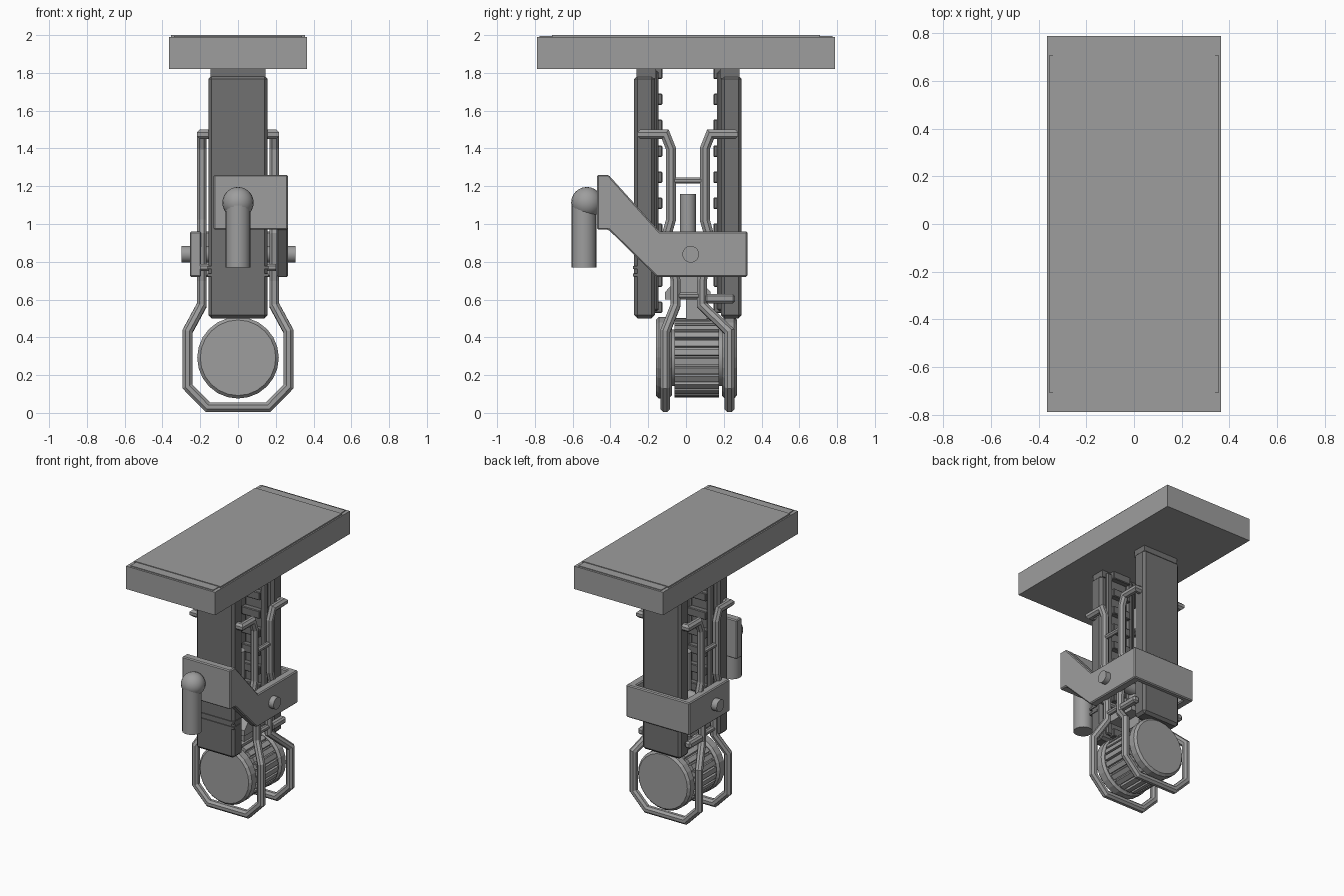
import bpy, bmesh, math
from mathutils import Vector, Matrix

cube = bpy.data.objects.get("Cube")
if cube:
    bpy.data.objects.remove(cube, do_unlink=True)


def material(name, v):
    m = bpy.data.materials.new(name)
    m.use_nodes = True
    m.diffuse_color = (v, v, v, 1)
    m.node_tree.nodes["Principled BSDF"].inputs["Base Color"].default_value = (v, v, v, 1)
    return m


LIGHT = material("light grey", 0.34)
DARK = material("dark grey", 0.165)


def finish(name, bm, mat, bevel=0.0, smooth=False):
    bmesh.ops.recalc_face_normals(bm, faces=bm.faces)
    mesh = bpy.data.meshes.new(name)
    bm.to_mesh(mesh)
    bm.free()
    mesh.materials.append(mat)
    ob = bpy.data.objects.new(name, mesh)
    bpy.context.collection.objects.link(ob)
    if bevel:
        mod = ob.modifiers.new("bevel", 'BEVEL')
        mod.width, mod.segments = bevel, 1
    if smooth:
        bpy.ops.object.select_all(action='DESELECT')
        ob.select_set(True)
        bpy.context.view_layer.objects.active = ob
        bpy.ops.object.shade_smooth_by_angle()
    return ob


def box(name, x, y, z, mat=LIGHT, bevel=0.0):
    bm = bmesh.new()
    size = [b - a for a, b in (x, y, z)]
    mid = [(a + b) / 2 for a, b in (x, y, z)]
    bmesh.ops.create_cube(bm, size=1, matrix=Matrix.Translation(mid) @ Matrix.Diagonal((*size, 1)))
    return finish(name, bm, mat, bevel)


def rod(name, a, b, r, sides=24, mat=LIGHT, bevel=0.0, smooth=True):
    a, b = Vector(a), Vector(b)
    turn = (b - a).to_track_quat('Z', 'Y').to_matrix().to_4x4()
    bm = bmesh.new()
    bmesh.ops.create_cone(bm, cap_ends=True, segments=sides, radius1=r, radius2=r,
                          depth=(b - a).length, matrix=Matrix.Translation((a + b) / 2) @ turn)
    return finish(name, bm, mat, bevel, smooth)


def prism(name, points, direction, mat=LIGHT, bevel=0.0):
    bm = bmesh.new()
    face = bm.faces.new([bm.verts.new(p) for p in points])
    out = bmesh.ops.extrude_face_region(bm, geom=[face])["geom"]
    bmesh.ops.translate(bm, vec=direction, verts=[v for v in out if isinstance(v, bmesh.types.BMVert)])
    return finish(name, bm, mat, bevel)


def tube(name, points, r=0.028, mat=LIGHT, sides=8):
    """Eight-sided bar swept along a path with mitred corners."""
    pts = [Vector(p) for p in points]
    bm = bmesh.new()
    d = (pts[1] - pts[0]).normalized()
    u = d.orthogonal().normalized()
    w = d.cross(u)
    offs = [r * (math.cos(t) * u + math.sin(t) * w)
            for t in (2 * math.pi * (k + 0.5) / sides for k in range(sides))]
    ring = [pts[0] + o for o in offs]
    rings = [[bm.verts.new(p) for p in ring]]
    for i in range(1, len(pts)):
        d = (pts[i] - pts[i - 1]).normalized()
        nxt = (pts[i + 1] - pts[i]).normalized() if i + 1 < len(pts) else d
        n = (d + nxt).normalized()
        ring = [p + d * ((pts[i] - p).dot(n) / d.dot(n)) for p in ring]
        rings.append([bm.verts.new(p) for p in ring])
    for a, b in zip(rings, rings[1:]):
        for k in range(sides):
            j = (k + 1) % sides
            bm.faces.new((a[k], a[j], b[j], b[k]))
    bm.faces.new(rings[0])
    bm.faces.new(rings[-1])
    return finish(name, bm, mat)


# Top platform with a thin raised panel and side strips
box("platform", (-.365, .365), (-.79, .79), (1.82, 1.99))
box("platform_panel", (-.34, .34), (-.775, .775), (1.985, 1.995))
box("platform_centre", (-.355, .355), (-.71, .71), (1.985, 2.0))

# Two columns with toothed racks on their inner faces
MID = 0.01
for tag, s in (("front", -1), ("back", 1)):
    def span(a, b):
        return tuple(sorted((MID + s * a, MID + s * b)))
    box(tag + "_column", (-.157, .157), span(.175, .285), (.5, 1.785), DARK, .018)
    box(tag + "_column_neck", (-.145, .145), span(.17, .272), (1.77, 1.83), DARK)
    for x in (-.09, .09):
        box(tag + "_rack_rail", (x - .025, x + .025), span(.155, .19), (.54, 1.81), DARK, .01)
    for i in range(10):
        z = .56 + i * .1375
        box(tag + "_rack_tooth", (-.075, .075), span(.135, .19), (z - .03, z + .03), DARK, .005)
for z in (.73, .77):
    box("column_band", (-.162, .162), (-.281, -.2), (z - .008, z + .008), DARK)

# Collar wrapped round the back, with an arm reaching forward on the left
arm = [(.325, .72), (-.155, .72), (-.41, .97), (-.47, .97),
       (-.47, 1.26), (-.41, 1.26), (-.14, .96), (.325, .96)]
prism("collar_arm", [(.205, y, z) for y, z in arm], (.06, 0, 0), LIGHT, .007)
box("collar_right_wall", (-.255, -.195), (-.15, .325), (.72, .96), LIGHT, .007)
box("collar_back_wall", (-.25, .26), (.285, .325), (.72, .96), LIGHT, .007)
box("handle_plate", (-.13, .265), (-.47, -.41), (.97, 1.26), LIGHT, .007)
rod("collar_pivot", (-.3, .025, .84), (.305, .025, .84), .044)

# Handle
rod("handle_grip", (0, -.54, .77), (0, -.54, 1.12), .066, 20)
bm = bmesh.new()
bmesh.ops.create_uvsphere(bm, u_segments=20, v_segments=12, radius=.083,
                          matrix=Matrix.Translation((0, -.525, 1.113)))
finish("handle_ball", bm, LIGHT, smooth=True)

# Side rails that hook onto the columns and widen into the wheel cages
cages = (("front", -1, -.1, -.055, -.11), ("back", 1, .12, .085, .23))
for tag, s, y_up, y_low, y_cage in cages:
    for x in (-.192, .192):
        k = 1 if x > 0 else -1
        tube(tag + "_side_rail", [
            (k * .14, MID + s * .24, 1.475), (x, MID + s * .24, 1.475), (x, MID + s * .12, 1.475),
            (x, y_up - s * .02, 1.4), (x, y_up - s * .02, 1.02), (x, y_up, .95),
            (x, y_low, .7), (x, y_low, .57), (k * .268, y_cage, .43),
            (k * .268, y_cage, .14), (k * .16, y_cage, .03), (0, y_cage, .03)])
for x in (-.192, .192):
    tube("rail_crossbar", [(x, -.08, 1.23), (x, .1, 1.23)], .018)
    tube("lower_crossbar", [(x, -.07, .62), (x, .1, .62)], .02)
    box("rail_latch", (x - .025, x + .025), (.1, .26), (.58, .63), LIGHT, .012)
tube("front_tie_bar", [(-.2, -.14, .77), (.2, -.14, .77)], .02)

# Central piston and the yoke above the wheel
rod("piston", (0, .01, .68), (0, .01, 1.16), .043, 16)
prism("wheel_yoke", [(-.13, y, z) for y, z in ((-.11, .6), (.13, .6), (.13, .64), (.04, .74),
                                               (-.02, .74), (-.11, .64))], (.26, 0, 0))
box("wheel_hanger", (-.05, .05), (.0, .11), (.45, .62))

# Ribbed wheel between two flanges
WZ, RIBS = .292, 26
profile = []
for i in range(RIBS):
    for f, r in ((0, .19), (.2, .19), (.26, .21), (.94, .21)):
        t = 2 * math.pi * (i + f) / RIBS
        profile.append((r * math.cos(t), -.06, WZ + r * math.sin(t)))
prism("ribbed_wheel", profile, (0, .235, 0))
for tag, y0, y1 in (("front", -.16, -.075), ("back", .19, .27)):
    rod(tag + "_wheel_flange", (0, y0, WZ), (0, y1, WZ), .216, 24, LIGHT, .016, False)
rod("wheel_axle", (0, -.12, WZ), (0, .23, WZ), .15, 20)
